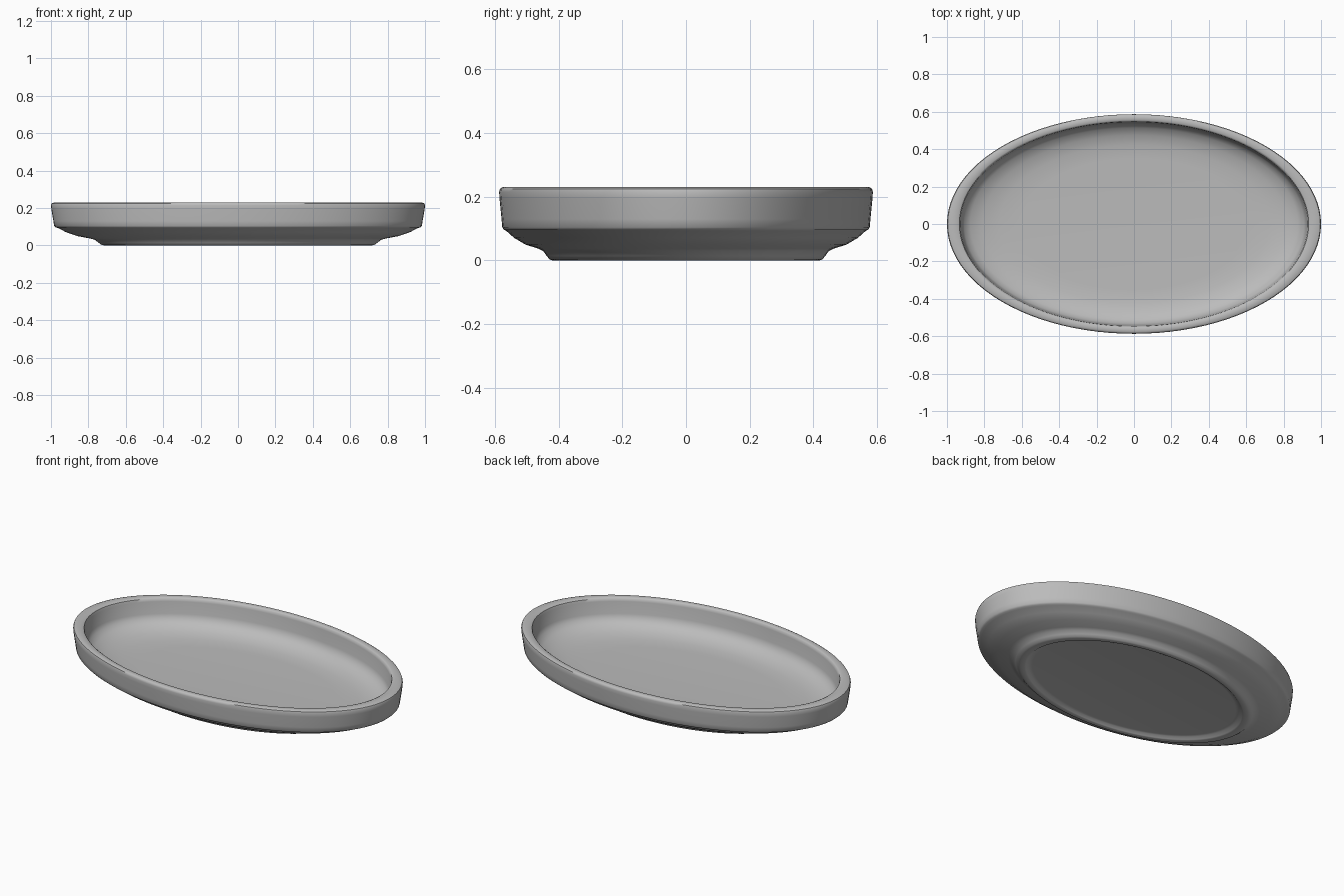
import bpy
import bmesh
from math import tau
from mathutils import Matrix, Vector

cube = bpy.data.objects.get("Cube")
if cube:
    bpy.data.objects.remove(cube, do_unlink=True)

SEGMENTS = 96
OVAL = 0.587  # depth of the oval relative to its width

# Half cross-section (radius, height): underside centre, foot, wall, rim, bowl
profile = [
    (0, 0.016), (0.64, 0.016), (0.665, 0.014), (0.68, 0.003), (0.69, 0),
    (0.715, 0), (0.73, 0.003), (0.745, 0.014), (0.765, 0.03), (0.79, 0.037),
    (0.86, 0.05), (0.92, 0.071), (0.962, 0.093), (0.974, 0.096),
    (0.983, 0.104), (0.987, 0.13), (0.998, 0.195), (1, 0.215),
    (0.996, 0.225), (0.982, 0.23), (0.945, 0.23), (0.934, 0.225),
    (0.929, 0.21), (0.92, 0.14), (0.908, 0.115), (0.875, 0.092),
    (0.81, 0.071), (0.72, 0.058), (0.6, 0.054), (0, 0.054),
]

# Revolve the section and squash it into an oval dish
bm = bmesh.new()
verts = [bm.verts.new((r, 0, z)) for r, z in profile]
edges = [bm.edges.new(pair) for pair in zip(verts, verts[1:])]
bmesh.ops.spin(bm, geom=verts + edges, cent=(0, 0, 0), axis=(0, 0, 1),
               angle=tau, steps=SEGMENTS, use_duplicate=False)
bmesh.ops.remove_doubles(bm, verts=bm.verts, dist=0.0001)
bmesh.ops.transform(bm, matrix=Matrix.Scale(OVAL, 4, Vector((0, 1, 0))),
                    verts=bm.verts)
bmesh.ops.recalc_face_normals(bm, faces=bm.faces)
mesh = bpy.data.meshes.new("oval_dish")
bm.to_mesh(mesh)
bm.free()

dish = bpy.data.objects.new("oval_dish", mesh)
bpy.context.collection.objects.link(dish)

# Plain grey finish
grey = bpy.data.materials.new("plain_grey")
grey.use_nodes = True
colour = (0.5, 0.5, 0.5, 1)
grey.diffuse_color = colour
grey.node_tree.nodes["Principled BSDF"].inputs["Base Color"].default_value = colour
mesh.materials.append(grey)

# Soft shading with crisp edges kept
bpy.ops.object.select_all(action="DESELECT")
dish.select_set(True)
bpy.context.view_layer.objects.active = dish
bpy.ops.object.shade_smooth_by_angle(angle=0.8)
